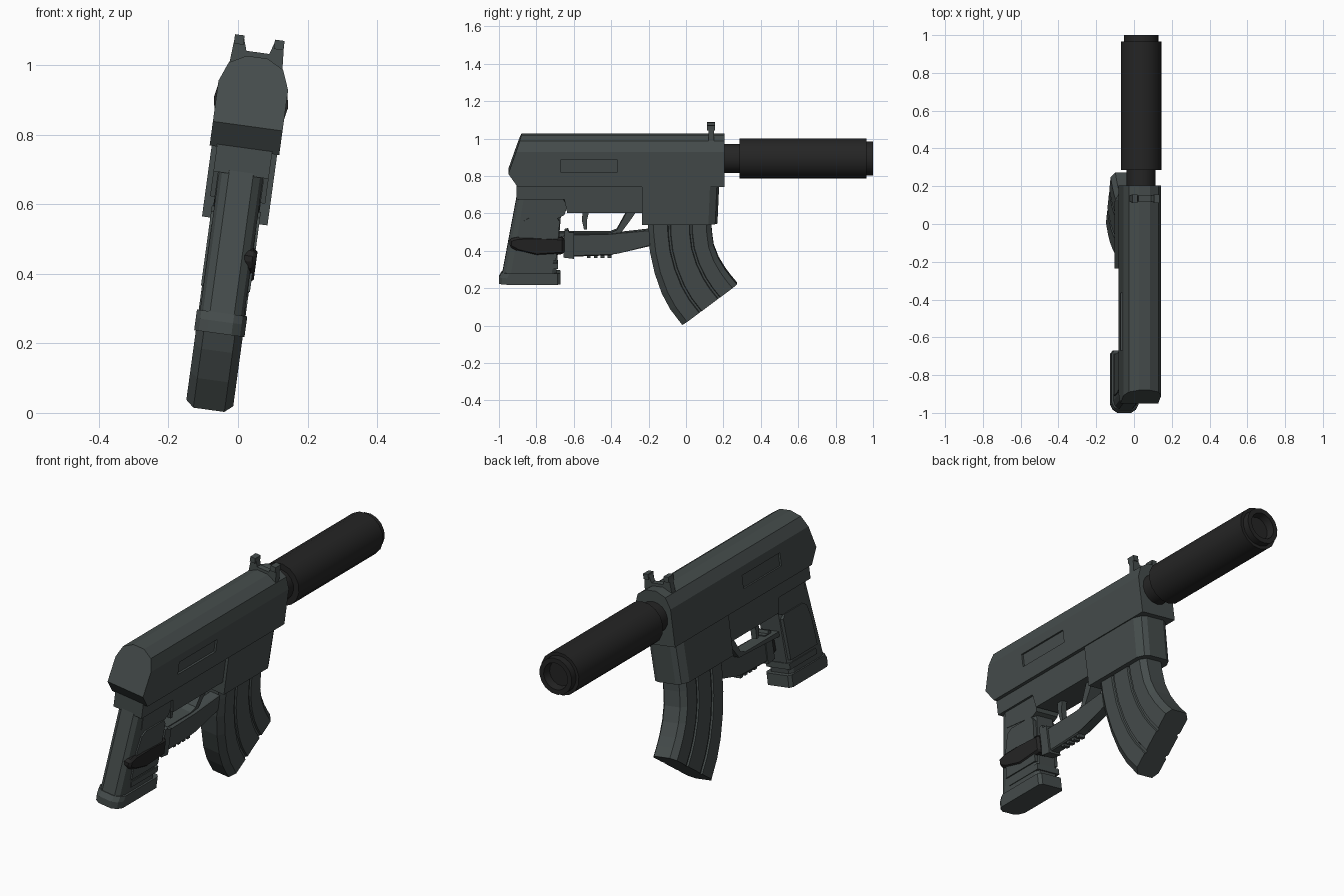
import bpy, bmesh, math
from mathutils import Matrix, Vector

if "Cube" in bpy.data.objects:
    bpy.data.objects.remove(bpy.data.objects["Cube"])

# The whole model leans sideways: build upright, then roll it about y
LEAN = Matrix.Translation((-0.085, 0, 0)) @ Matrix.Rotation(math.atan(0.137), 4, 'Y')


def material(name, col):
    m = bpy.data.materials.new(name)
    m.diffuse_color = (*col, 1)
    m.use_nodes = True
    m.node_tree.nodes["Principled BSDF"].inputs["Base Color"].default_value = m.diffuse_color
    return m


GREY = material("dark_grey_metal", (0.060, 0.073, 0.072))
BLACK = material("matte_black", (0.018, 0.018, 0.018))


def finish(name, bm, mat):
    bmesh.ops.recalc_face_normals(bm, faces=bm.faces[:])
    bm.transform(LEAN)
    me = bpy.data.meshes.new(name)
    bm.to_mesh(me)
    bm.free()
    me.materials.append(mat)
    ob = bpy.data.objects.new(name, me)
    bpy.context.collection.objects.link(ob)
    return ob


def rings_to_mesh(bm, rings, caps=True):
    vs = [[bm.verts.new(p) for p in r] for r in rings]
    n = len(rings[0])
    for a, b in zip(vs, vs[1:]):
        for i in range(n):
            j = (i + 1) % n
            bm.faces.new((a[i], a[j], b[j], b[i]))
    if caps:
        bm.faces.new(vs[0])
        bm.faces.new(vs[-1])
    return vs


def prism(name, profile, x0, x1, mat=GREY, bevel=0.0):
    """Side profile of (y, z) points extruded across x."""
    bm = bmesh.new()
    rings_to_mesh(bm, [[(x, y, z) for y, z in profile] for x in (x0, x1)])
    if bevel:
        bmesh.ops.bevel(bm, geom=bm.edges[:], offset=bevel, segments=1,
                        affect='EDGES', clamp_overlap=True)
    return finish(name, bm, mat)


def loft(name, stations, section, mat=GREY):
    """Stations are rear/front (y, z) pairs; section is (fraction, half width)."""
    bm = bmesh.new()
    rings = []
    for a, b in stations:
        a, b = Vector(a), Vector(b)
        half = [(w, *(a.lerp(b, t))) for t, w in section]
        rings.append(half + [(-x, y, z) for x, y, z in reversed(half)])
    rings_to_mesh(bm, rings)
    return finish(name, bm, mat)


def box(name, x0, x1, y0, y1, z0, z1, mat=GREY):
    return prism(name, [(y0, z0), (y1, z0), (y1, z1), (y0, z1)], x0, x1, mat)


# Upper body: faceted arch section with a two-plane slanted rear
half = [(0.101, 0.762), (0.101, 0.832), (0.101, 0.95), (0.079, 1.006), (0.03, 1.032)]
loop = half + [(-x, z) for x, z in reversed(half)]


def rear(z):
    if z < 0.832:
        return -0.90
    return -0.95 + 0.07 * (z - 0.832) / 0.2


bm = bmesh.new()
vs = rings_to_mesh(bm, [[(x, rear(z), z) for x, z in loop],
                        [(x, 0.205, z) for x, z in loop]], caps=False)
r = vs[0]
bm.faces.new(r[1:-1])
bm.faces.new((r[0], r[1], r[-2], r[-1]))
bm.faces.new(vs[1])
body = finish("upper_body", bm, GREY)

# Recessed ports on both sides
for s in (1, -1):
    xs = sorted((s * 0.091, s * 0.14))
    cutter = box("port_cutter", xs[0], xs[1], -0.67, -0.365, 0.842, 0.908)
    cutter.hide_render = True
    mod = body.modifiers.new("port", 'BOOLEAN')
    mod.operation, mod.object, mod.solver = 'DIFFERENCE', cutter, 'EXACT'
    bpy.context.view_layer.objects.active = body
    bpy.ops.object.modifier_apply(modifier=mod.name)
    bpy.data.objects.remove(cutter)

# Notched sight on top
sight = [(0.078, 0.99), (0.071, 1.085), (0.046, 1.085), (0.033, 1.046)]
sight += [(-x, z) for x, z in reversed(sight)]
bm = bmesh.new()
rings_to_mesh(bm, [[(x, y, z) for x, z in sight] for y in (0.12, 0.15)])
finish("sight", bm, GREY)
for s in (1, -1):
    xs = sorted((s * 0.044, s * 0.072))
    box("sight_tip", xs[0], xs[1], 0.112, 0.156, 1.062, 1.089)

# Lower frame and magazine well
prism("lower_frame", [(-0.905, 0.78), (-0.905, 0.69), (-0.65, 0.69), (-0.635, 0.618),
                      (-0.2, 0.618), (-0.2, 0.78)], -0.08, 0.08)
loft("magazine_well", [((-0.235, 0.557), (0.168, 0.557)), ((-0.235, 0.78), (0.178, 0.78))],
     [(0, 0.095), (0.88, 0.095), (0.97, 0.075), (1, 0.05)])

# Curved magazine with two grooves down each side
mag = [((-0.205, 0.60), (0.135, 0.60)), ((-0.203, 0.50), (0.138, 0.51)),
       ((-0.192, 0.40), (0.148, 0.435)), ((-0.168, 0.29), (0.175, 0.365)),
       ((-0.13, 0.18), (0.21, 0.307)), ((-0.085, 0.095), (0.24, 0.267)),
       ((-0.02, 0.009), (0.272, 0.228))]
loft("magazine", mag, [(0, 0.045), (0.09, 0.068), (0.31, 0.068), (0.32, 0.06), (0.35, 0.06),
                       (0.36, 0.068), (0.65, 0.068), (0.66, 0.06), (0.69, 0.06),
                       (0.70, 0.068), (0.92, 0.068), (1, 0.045)])

# Grip with chamfered back, collar, raised side panels and base
GRIP = [(0, 0.035), (0.06, 0.055), (0.16, 0.064), (0.92, 0.064), (1, 0.05)]
loft("grip", [((-0.985, 0.27), (-0.695, 0.27)), ((-0.903, 0.71), (-0.66, 0.71))], GRIP)
prism("grip_collar", [(-0.87, 0.70), (-0.66, 0.70), (-0.635, 0.65), (-0.65, 0.605),
                      (-0.68, 0.59), (-0.87, 0.61)], -0.067, 0.067)
for s in (1, -1):
    xs = sorted((s * 0.05, s * 0.071))
    prism("grip_panel", [(-0.91, 0.36), (-0.89, 0.50), (-0.865, 0.575), (-0.835, 0.592),
                         (-0.69, 0.592), (-0.675, 0.57), (-0.695, 0.36)], xs[0], xs[1])
box("grip_rib", -0.068, 0.068, -0.90, -0.685, 0.315, 0.345)
loft("grip_base", [((-1.0, 0.23), (-0.67, 0.23)), ((-1.0, 0.265), (-0.67, 0.265)),
                   ((-0.985, 0.29), (-0.67, 0.29))],
     [(0, 0.035), (0.05, 0.06), (0.13, 0.073), (0.95, 0.073), (1, 0.06)])

# Trigger and guard
prism("trigger", [(-0.55, 0.63), (-0.515, 0.63), (-0.53, 0.57), (-0.53, 0.52),
                  (-0.545, 0.52), (-0.557, 0.57)], -0.015, 0.015)
prism("trigger_guard", [(-0.31, 0.63), (-0.26, 0.63), (-0.285, 0.59), (-0.355, 0.495),
                        (-0.69, 0.48), (-0.69, 0.505), (-0.405, 0.505), (-0.37, 0.52)],
      -0.035, 0.035)

# Slim side blade lying under the guard, with a black handle across the grip
prism("blade", [(-0.63, 0.50), (-0.40, 0.50), (-0.19, 0.525), (-0.19, 0.435),
                (-0.37, 0.40), (-0.40, 0.385), (-0.61, 0.378)], -0.005, 0.05, bevel=0.006)
for i in range(4):
    y = -0.53 + i * 0.037
    box("blade_tooth", 0.005, 0.042, y, y + 0.02, 0.37, 0.395)
prism("blade_collar", [(-0.655, 0.375), (-0.60, 0.368), (-0.60, 0.51), (-0.625, 0.51),
                       (-0.63, 0.525), (-0.65, 0.52)], -0.01, 0.06)
prism("blade_handle", [(-0.945, 0.475), (-0.90, 0.488), (-0.78, 0.478), (-0.65, 0.485),
                       (-0.65, 0.395), (-0.80, 0.385), (-0.90, 0.41), (-0.945, 0.435)],
      0.0, 0.077, BLACK, bevel=0.012)

# Round muffler with neck, end ring and hollow tip
SIDES = 16
outline = [(0.19, 0.078), (0.285, 0.078), (0.285, 0.108), (0.965, 0.108), (0.965, 0.092),
           (1.0, 0.092), (1.0, 0.068), (0.96, 0.062)]
bm = bmesh.new()
rings_to_mesh(bm, [[(rad * math.cos(2 * math.pi * i / SIDES), y,
                     0.901 + rad * math.sin(2 * math.pi * i / SIDES))
                    for i in range(SIDES)] for y, rad in outline])
muffler = finish("muffler", bm, BLACK)
bpy.ops.object.select_all(action='DESELECT')
muffler.select_set(True)
bpy.context.view_layer.objects.active = muffler
bpy.ops.object.shade_smooth_by_angle(angle=math.radians(30))
